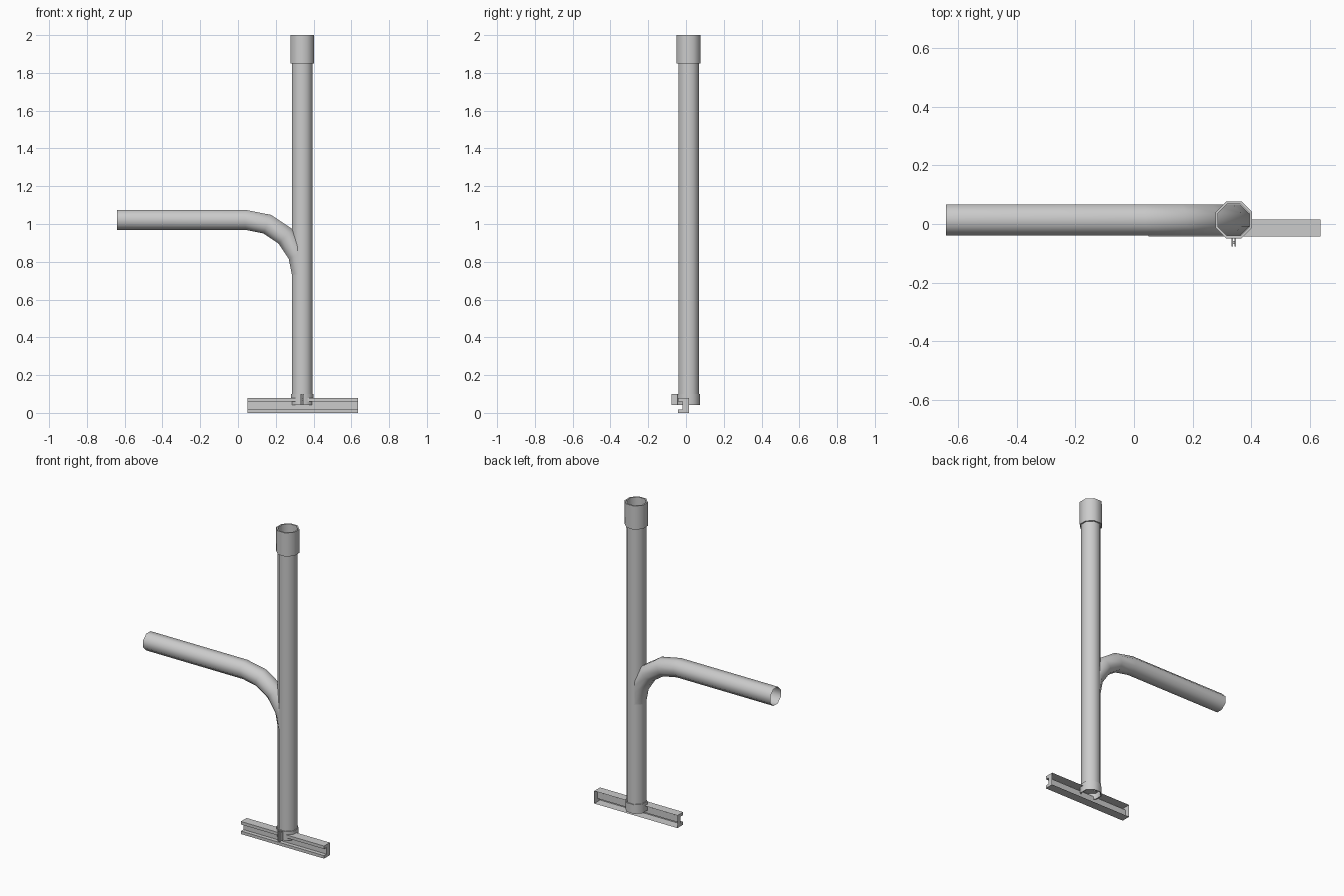
import bpy, bmesh
from math import sin, cos, pi, radians

if "Cube" in bpy.data.objects:
    bpy.data.objects.remove(bpy.data.objects["Cube"])

CX, CY = 0.34, 0.014      # axis of the upright
SIDES = 8
FLAT = 1 / cos(pi / SIDES)  # half width across flats -> corner radius


def finish(name, bm, smooth=True, flip_fix=True):
    if flip_fix:
        bmesh.ops.recalc_face_normals(bm, faces=bm.faces)
    me = bpy.data.meshes.new(name)
    bm.to_mesh(me)
    bm.free()
    ob = bpy.data.objects.new(name, me)
    bpy.context.collection.objects.link(ob)
    if smooth:
        for o in bpy.context.selected_objects:
            o.select_set(False)
        ob.select_set(True)
        bpy.context.view_layer.objects.active = ob
        bpy.ops.object.shade_smooth_by_angle(angle=radians(50))
    return ob


def loft(name, stations, closed=False):
    """Octagon rings: each station is (x, z, tilt, half_width)."""
    bm = bmesh.new()
    rings = []
    for x, z, tilt, r in stations:
        ring = []
        for i in range(SIDES):
            a = 2 * pi * (i + 0.5) / SIDES
            u, v = r * FLAT * cos(a), r * FLAT * sin(a)
            ring.append(bm.verts.new((x + u * cos(tilt), CY + v, z + u * sin(tilt))))
        rings.append(ring)
    pairs = list(zip(rings, rings[1:]))
    if closed:
        pairs.append((rings[-1], rings[0]))
    for lo, hi in pairs:
        for i in range(SIDES):
            j = (i + 1) % SIDES
            bm.faces.new((lo[i], lo[j], hi[j], hi[i]))
    return finish(name, bm, flip_fix=closed)


def sleeve(name, z0, z1, outer, inner):
    return loft(name, [(CX, z0, 0, inner), (CX, z0, 0, outer),
                       (CX, z1, 0, outer), (CX, z1, 0, inner)], closed=True)


def box(name, x0, x1, y0, y1, z0, z1):
    bm = bmesh.new()
    bmesh.ops.create_cube(bm, size=1)
    for v in bm.verts:
        v.co = ((x0 + x1) / 2 + v.co.x * (x1 - x0),
                (y0 + y1) / 2 + v.co.y * (y1 - y0),
                (z0 + z1) / 2 + v.co.z * (z1 - z0))
    return finish(name, bm, smooth=False)


# Upright pipe, open at both ends
loft("upright_pipe", [(CX, 0.05, 0, 0.0545), (CX, 1.87, 0, 0.0545)])

# Side branch: quarter bend in four steps, then a straight run
BEND = 0.30
bx, bz = CX - BEND, 0.722
path = [(bx + BEND * cos(t), bz + BEND * sin(t), t, 0.053)
        for t in (k * pi / 8 for k in range(5))]
path.append((-0.64, bz + BEND, pi / 2, 0.053))
loft("branch_pipe", path)

# Coupling on top and clamp ring at the foot
sleeve("top_coupling", 1.85, 2.0, 0.063, 0.054)
sleeve("clamp_ring", 0.042, 0.10, 0.060, 0.0545)

# Clamp ears with bolt
for side, s in (("left", -1), ("right", 1)):
    x = CX + s * 0.0055
    box("clamp_ear_" + side, x - 0.003, x + 0.003, -0.077, -0.044, 0.042, 0.10)
box("clamp_bolt", CX - 0.0085, CX + 0.0085, -0.068, -0.058, 0.066, 0.076)

# Mounting rail: grooved front, capped ends, open back
half = [(0.015, 0.04), (-0.043, 0.04), (-0.043, 0.021), (-0.018, 0.021)]
prof = half + [(y, -z) for y, z in reversed(half)]
bm = bmesh.new()
ends = [[bm.verts.new((x, y, z + 0.04)) for y, z in prof] for x in (0.05, 0.635)]
for i in range(len(prof) - 1):
    bm.faces.new((ends[0][i], ends[0][i + 1], ends[1][i + 1], ends[1][i]))
bm.faces.new(ends[0])
bm.faces.new(ends[1])
finish("mounting_rail", bm, smooth=False)
